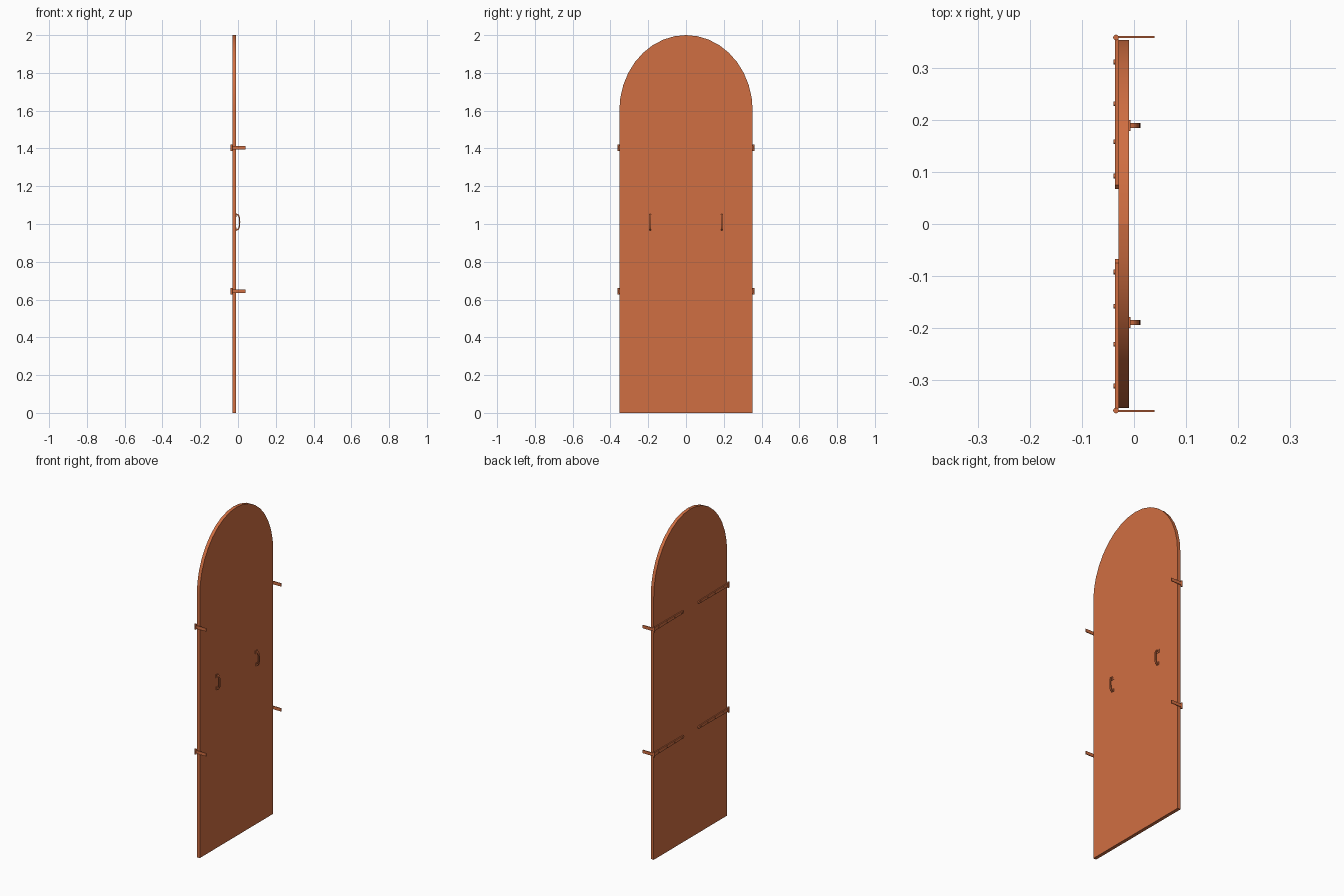
import bpy, bmesh, math

if "Cube" in bpy.data.objects:
    bpy.data.objects.remove(bpy.data.objects["Cube"])

mat = bpy.data.materials.new("warm orange")
mat.diffuse_color = (0.63, 0.156, 0.054, 1)
mat.use_nodes = True
mat.node_tree.nodes["Principled BSDF"].inputs["Base Color"].default_value = mat.diffuse_color


def finish(name, bm, smooth=False):
    bmesh.ops.recalc_face_normals(bm, faces=bm.faces)
    me = bpy.data.meshes.new(name)
    bm.to_mesh(me)
    bm.free()
    me.materials.append(mat)
    ob = bpy.data.objects.new(name, me)
    bpy.context.collection.objects.link(ob)
    if smooth:
        bpy.ops.object.select_all(action='DESELECT')
        ob.select_set(True)
        bpy.context.view_layer.objects.active = ob
        bpy.ops.object.shade_smooth_by_angle(angle=math.radians(35))
    return ob


def prism(name, pts, vec, smooth=False):
    """Extrude a closed outline of 3D points along vec."""
    bm = bmesh.new()
    f = bm.faces.new([bm.verts.new(p) for p in pts])
    r = bmesh.ops.extrude_face_region(bm, geom=[f])
    bmesh.ops.translate(bm, vec=vec, verts=[v for v in r['geom'] if isinstance(v, bmesh.types.BMVert)])
    return finish(name, bm, smooth)


def box(name, x0, x1, y0, y1, z0, z1):
    return prism(name, [(x0, y0, z0), (x1, y0, z0), (x1, y1, z0), (x0, y1, z0)], (0, 0, z1 - z0))


def disc(name, c, r, h, axis, n=12):
    """Cylinder starting at c, running h along x or z."""
    ring = [(r * math.cos(2 * math.pi * i / n), r * math.sin(2 * math.pi * i / n)) for i in range(n)]
    if axis == 'z':
        return prism(name, [(c[0] + a, c[1] + b, c[2]) for a, b in ring], (0, 0, h), True)
    return prism(name, [(c[0], c[1] + a, c[2] + b) for a, b in ring], (h, 0, 0), True)


for s, side in ((1, "right"), (-1, "left")):
    # arched door leaf
    W, N = 0.353, 9
    arch = [(W * math.cos(a), 1.6 + 0.4 * math.sin(a))
            for a in (math.pi / 2 * i / N for i in range(N + 1))]
    outline = [(0.0004, 0), (W, 0)] + arch[:-1] + [(0.0004, 2.0)]
    prism(side + "_door_leaf", [(-0.03, s * y, z) for y, z in outline], (0.02, 0, 0), True)

    for z in (0.644, 1.404):
        # strap with tapered tip, on the back of the leaf
        strap = [(0.36, -0.011), (0.36, 0.011), (0.075, 0.008), (0.067, 0), (0.075, -0.008)]
        prism(side + "_hinge_strap", [(-0.036, s * y, z + d) for y, d in strap], (0.006, 0, 0))
        for y in (0.092, 0.158, 0.231, 0.311):
            disc(side + "_rivet", (-0.039, s * y, z), 0.0045, 0.004, 'x')
        # hinge pin and wall tab
        disc(side + "_hinge_pin", (-0.0345, s * 0.358, z - 0.017), 0.0055, 0.034, 'z')
        ya, yb = sorted((s * 0.3565, s * 0.361))
        box(side + "_wall_tab", -0.035, 0.039, ya, yb, z - 0.01, z + 0.009)

    # curved pull handle: arc band with flat feet
    outer, inner, M = [], [], 12
    for i in range(M + 1):
        a = -math.pi / 2 + math.pi * i / M
        ca, sa = math.cos(a), math.sin(a)
        px = abs(ca) ** 0.6
        pz = math.copysign(abs(sa) ** 0.8, sa)
        outer.append((-0.011 + 0.023 * px, 1.01 + 0.044 * pz))
        inner.append((-0.011 + 0.017 * px, 1.01 + 0.037 * pz))
    y0 = s * 0.189
    loop = outer + inner[::-1]
    prism(side + "_pull_handle", [(x, y0 - 0.005, z) for x, z in loop], (0, 0.010, 0), True)
    box(side + "_handle_top_foot", -0.011, -0.007, y0 - 0.011, y0 + 0.011, 1.038, 1.058)
    box(side + "_handle_lower_foot", -0.011, -0.007, y0 - 0.008, y0 + 0.008, 0.964, 0.982)
